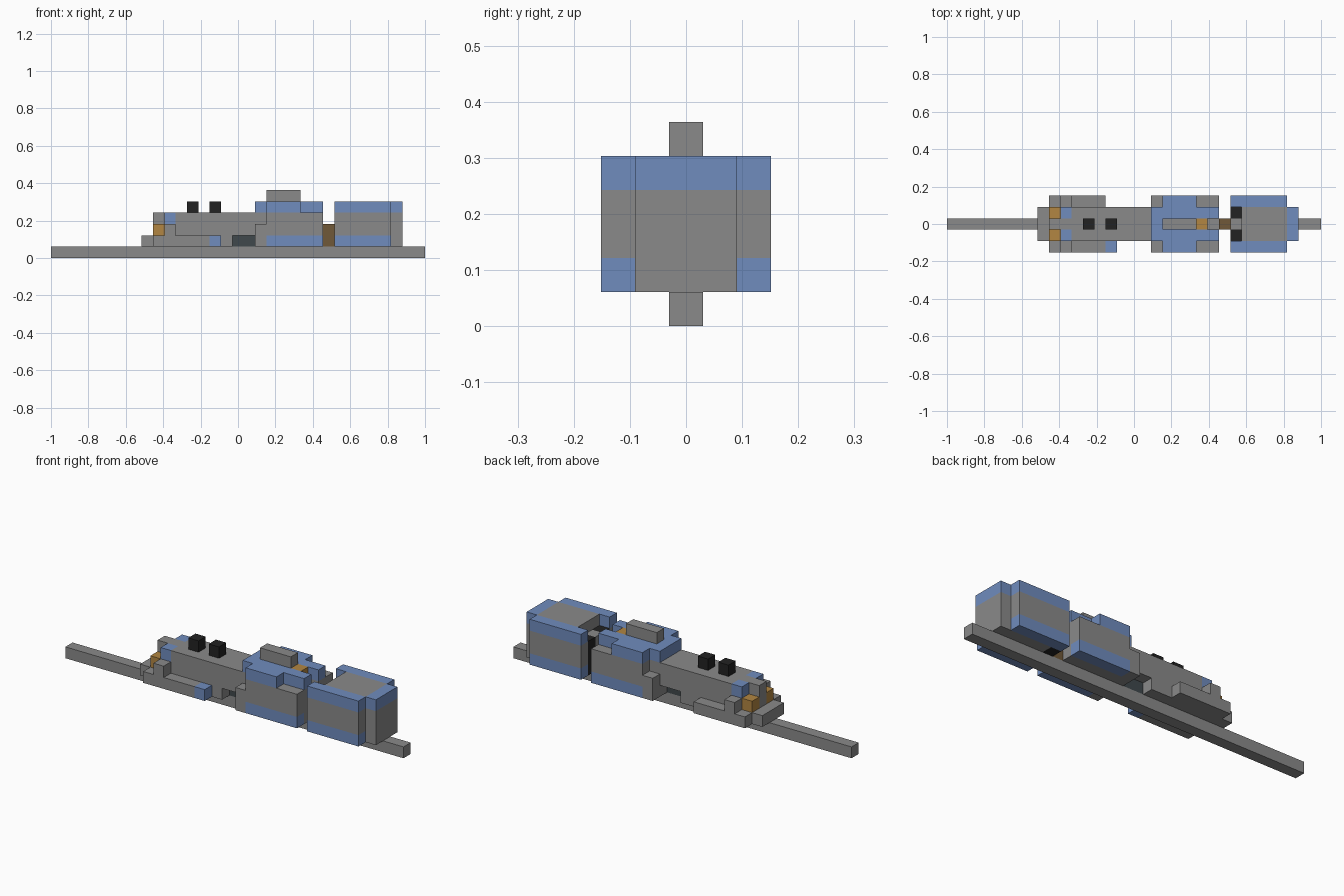
import bpy
import bmesh

old = bpy.data.objects.get("Cube")
if old:
    bpy.data.objects.remove(old, do_unlink=True)

# The train sits on a block grid: 33 cells long, 5 wide, 6 high
LENGTH, WIDTH = 33, 5
CELL = 2 / LENGTH


def material(name, colour):
    mat = bpy.data.materials.new(name)
    mat.use_nodes = True
    rgba = (*colour, 1)
    mat.diffuse_color = rgba
    mat.node_tree.nodes["Principled BSDF"].inputs["Base Color"].default_value = rgba
    return mat


GREY = material("grey", (0.255, 0.255, 0.255))
BLUE = material("blue", (0.162, 0.262, 0.515))
ORANGE = material("orange", (0.445, 0.238, 0.054))
BROWN = material("brown", (0.162, 0.098, 0.04))
BLACK = material("black", (0.016, 0.016, 0.016))
SLATE = material("slate", (0.051, 0.065, 0.072))


def block(name, mat, xs, ys, zs):
    """Box between grid lines given as (low, high) on each axis."""
    bm = bmesh.new()
    bmesh.ops.create_cube(bm, size=1)
    for v in bm.verts:
        v.co.x = (xs[v.co.x > 0] - LENGTH / 2) * CELL
        v.co.y = (ys[v.co.y > 0] - WIDTH / 2) * CELL
        v.co.z = zs[v.co.z > 0] * CELL
    mesh = bpy.data.meshes.new(name)
    bm.to_mesh(mesh)
    bm.free()
    mesh.materials.append(mat)
    obj = bpy.data.objects.new(name, mesh)
    bpy.context.collection.objects.link(obj)
    return obj


def pair(name, mat, xs, ys, zs):
    """A block and its mirror image across the centre line."""
    block(name + "_front", mat, xs, ys, zs)
    block(name + "_back", mat, xs, (WIDTH - ys[1], WIDTH - ys[0]), zs)


MID, CORE, SIDE, INNER = (2, 3), (1, 4), (0, 1), (1, 2)

# Rail
block("rail", GREY, (0, LENGTH), MID, (0, 1))

# Engine nose, boiler and running boards
block("boiler_base", GREY, (8, 16), CORE, (1, 2))
block("firebox_underside", SLATE, (16, 18), MID, (1, 2))
block("boiler", GREY, (11, 18), CORE, (2, 4))
block("nose_centre", GREY, (9, 11), MID, (2, 4))
pair("nose_side", GREY, (10, 11), INNER, (2, 3))
pair("nose_shoulder", BLUE, (10, 11), INNER, (3, 4))
pair("lamp", ORANGE, (9, 10), INNER, (2, 3))
pair("running_board", GREY, (9, 14), SIDE, (1, 2))
pair("cylinder", GREY, (10, 11), SIDE, (2, 3))
block("running_board_tip", BLUE, (14, 15), SIDE, (1, 2))
for i, x in enumerate((12, 14)):
    block(f"chimney_{i}", BLACK, (x, x + 1), MID, (4, 5))

# Cab
block("cab_core", GREY, (18, 22), CORE, (1, 4))
pair("cab_step", GREY, (18, 19), SIDE, (1, 3))
pair("cab_sill", BLUE, (19, 24), SIDE, (1, 2))
pair("cab_side", GREY, (19, 24), SIDE, (2, 4))
pair("cab_rear_wall", GREY, (22, 24), INNER, (1, 4))
block("cab_floor", GREY, (22, 24), MID, (1, 2))
block("fire_door", ORANGE, (22, 23), MID, (2, 5))
block("cab_roof_front", BLUE, (18, 19), CORE, (4, 5))
block("cab_roof", BLUE, (19, 22), (0, WIDTH), (4, 5))
pair("cab_roof_rear", BLUE, (22, 24), INNER, (4, 5))
block("roof_ridge", GREY, (19, 22), MID, (5, 6))

# Coupling
block("coupling", BROWN, (24, 25), MID, (1, 3))

# Tender
pair("coal", BLACK, (25, 26), INNER, (1, 4))
block("tender_front_post", GREY, (25, 26), MID, (1, 4))
block("tender_core", GREY, (26, 30), CORE, (1, 5))
block("tender_rear", GREY, (30, 31), CORE, (1, 4))
block("tender_rear_rim", BLUE, (30, 31), CORE, (4, 5))
pair("tender_sill", BLUE, (25, 30), SIDE, (1, 2))
pair("tender_side", GREY, (25, 30), SIDE, (2, 4))
pair("tender_rim", BLUE, (25, 30), SIDE, (4, 5))
